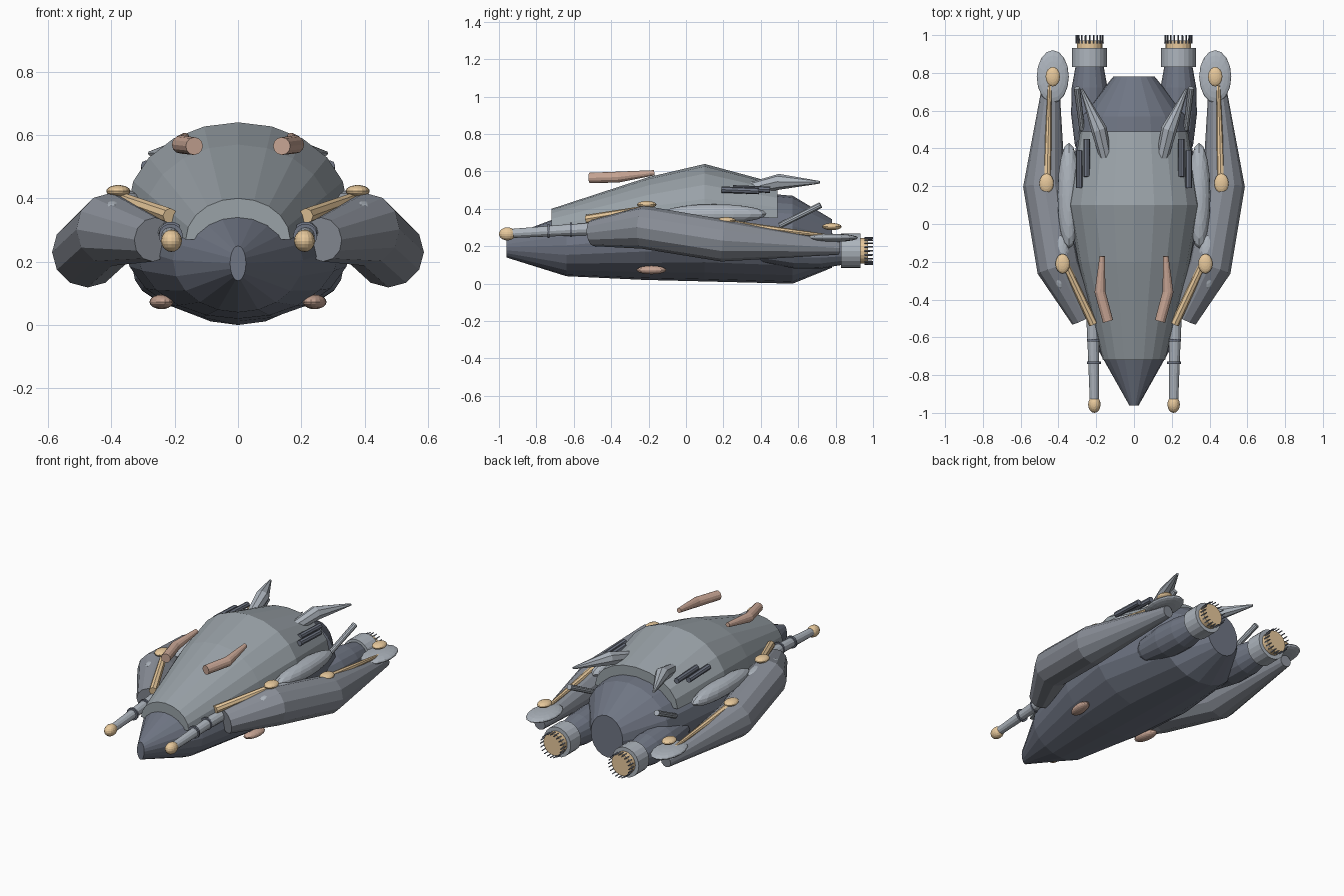
import bpy, bmesh, math
from mathutils import Vector

if "Cube" in bpy.data.objects:
    bpy.data.objects.remove(bpy.data.objects["Cube"])


def material(name, rgb):
    m = bpy.data.materials.new(name)
    m.diffuse_color = (*rgb, 1)
    m.use_nodes = True
    m.node_tree.nodes["Principled BSDF"].inputs["Base Color"].default_value = m.diffuse_color
    return m


DARK = material("dark_plate", (0.16, 0.18, 0.23))
SHELL = material("shell_grey", (0.32, 0.36, 0.39))
POD = material("pod_grey", (0.25, 0.27, 0.31))
LIGHT = material("light_metal", (0.42, 0.46, 0.51))
GOLD = material("gold", (0.80, 0.58, 0.33))
COPPER = material("copper", (0.58, 0.38, 0.30))


def make(name, bm, mat, mirror):
    bmesh.ops.recalc_face_normals(bm, faces=bm.faces)
    me = bpy.data.meshes.new(name)
    bm.to_mesh(me)
    bm.free()
    me.materials.append(mat)
    ob = bpy.data.objects.new(name, me)
    bpy.context.collection.objects.link(ob)
    if mirror:
        mod = ob.modifiers.new("Mirror", 'MIRROR')
        mod.use_mirror_merge = False
    return ob


def add_loft(bm, rings):
    vs = [[bm.verts.new(p) for p in r] for r in rings]
    n = len(vs[0])
    for a, b in zip(vs, vs[1:]):
        for i in range(n):
            j = (i + 1) % n
            bm.faces.new((a[i], a[j], b[j], b[i]))
    bm.faces.new(vs[0])
    bm.faces.new(vs[-1])


def add_tube(bm, path, sides):
    """path: list of (x, y, z, radius)"""
    pts = [Vector(p[:3]) for p in path]
    rings = []
    for i, p in enumerate(pts):
        t = (pts[min(i + 1, len(pts) - 1)] - pts[max(i - 1, 0)]).normalized()
        u = t.cross(Vector((0, 0, 1))).normalized()
        v = u.cross(t)
        r = path[i][3]
        rings.append([p + r * (u * math.cos(a) + v * math.sin(a))
                      for a in (2 * math.pi * k / sides for k in range(sides))])
    add_loft(bm, rings)


def tube(name, path, mat, sides=12, mirror=True):
    bm = bmesh.new()
    add_tube(bm, path, sides)
    return make(name, bm, mat, mirror)


def ellipsoid(name, c, r, mat, yaw=0):
    bm = bmesh.new()
    bmesh.ops.create_uvsphere(bm, u_segments=16, v_segments=10, radius=1)
    ca, sa = math.cos(yaw), math.sin(yaw)
    for v in bm.verts:
        x, y, z = v.co.x * r[0], v.co.y * r[1], v.co.z * r[2]
        v.co = (c[0] + x * ca - y * sa, c[1] + x * sa + y * ca, c[2] + z)
    return make(name, bm, mat, True)


# Lower hull: stations of y, half width, bottom, top
bm = bmesh.new()
rings = []
for y, w, lo, hi in [(-0.96, 0.025, 0.14, 0.25), (-0.64, 0.205, 0.04, 0.37),
                     (-0.22, 0.32, 0.02, 0.46), (0.1, 0.36, 0.012, 0.51),
                     (0.57, 0.28, 0.0, 0.47), (0.78, 0.11, 0.085, 0.345)]:
    c, h = (lo + hi) / 2, (hi - lo) / 2
    rings.append([(w * math.cos(2 * math.pi * k / 20), y,
                   c + h * math.sin(2 * math.pi * k / 20)) for k in range(20)])
add_loft(bm, rings)
make("lower_hull", bm, DARK, False)

# Upper shell: stations of y, half width, base, top
bm = bmesh.new()
rings = []
for y, w, base, top in [(-0.72, 0.165, 0.27, 0.40), (-0.2, 0.295, 0.34, 0.57),
                        (0.1, 0.348, 0.37, 0.64), (0.49, 0.285, 0.35, 0.535)]:
    rings.append([(w * math.cos(math.pi * k / 10), y,
                   base + (top - base) * math.sin(math.pi * k / 10))
                  for k in range(11)])
add_loft(bm, rings)
make("upper_shell", bm, SHELL, False)

# Side pods
tube("side_pod", [(0.265, -0.50, 0.27, 0.07), (0.40, -0.23, 0.302, 0.115),
                  (0.475, 0.2, 0.23, 0.112), (0.435, 0.82, 0.19, 0.035)], POD, 12)

# Flank blisters and pod shoulder caps
ellipsoid("flank_blister", (0.345, 0.15, 0.373), (0.06, 0.28, 0.052), LIGHT)
ellipsoid("shoulder_cap", (0.39, -0.2, 0.372), (0.05, 0.145, 0.028), LIGHT)
ellipsoid("rear_disc", (0.43, 0.78, 0.245), (0.085, 0.14, 0.022), LIGHT)

# Gold knobs and struts
for name, c in [("front_knob", (0.378, -0.21, 0.423)),
                ("middle_knob", (0.463, 0.215, 0.337)),
                ("rear_knob", (0.43, 0.78, 0.305))]:
    ellipsoid(name, c, (0.038, 0.052, 0.019), GOLD)
tube("front_strut", [(0.215, -0.53, 0.345, 0.024), (0.37, -0.2, 0.40, 0.020)], GOLD, 8)
tube("rear_strut", [(0.435, 0.08, 0.335, 0.008), (0.46, 0.24, 0.318, 0.022),
                    (0.445, 0.80, 0.25, 0.008)], GOLD, 8)

# Forward cannons with clamp rings and tips
tube("cannon_barrel", [(0.21, -0.94, 0.268, 0.024), (0.215, -0.66, 0.285, 0.030),
                       (0.22, -0.42, 0.295, 0.036)], LIGHT, 12)
ellipsoid("cannon_tip", (0.21, -0.955, 0.266), (0.033, 0.045, 0.035), GOLD)
for y, z in [(-0.735, 0.282), (-0.615, 0.289)]:
    tube("cannon_clamp", [(0.212, y - 0.006, z, 0.038),
                          (0.212, y + 0.006, z, 0.038)], DARK, 14)

# Engines: dark nacelle, collar, gold core, spiked rim
EX, EZ = 0.235, 0.175
tube("engine_nacelle", [(EX - 0.01, 0.30, 0.2, 0.03), (EX, 0.42, 0.19, 0.078),
                        (EX, 0.58, 0.18, 0.098), (EX, 0.72, EZ, 0.095),
                        (EX, 0.86, EZ, 0.07)], DARK, 16)
tube("engine_collar", [(EX, 0.83, EZ, 0.092), (EX, 0.932, EZ, 0.092)], LIGHT, 20)
tube("engine_core", [(EX, 0.90, EZ, 0.068), (EX, 0.972, EZ, 0.068)], GOLD, 20)
bm = bmesh.new()
for k in range(20):
    a = 2 * math.pi * k / 20
    x, z = EX + 0.07 * math.cos(a), EZ + 0.07 * math.sin(a)
    add_tube(bm, [(x, 0.955, z, 0.005), (x, 1.0, z, 0.004)], 4)
make("engine_spikes", bm, DARK, True)

# Rear horns and exhaust pipes
tube("rear_horn", [(0.148, 0.345, 0.51, 0.032), (0.185, 0.5, 0.545, 0.042),
                   (0.278, 0.715, 0.542, 0.007)], LIGHT, 8)
tube("rear_pipe", [(0.275, 0.50, 0.31, 0.015), (0.302, 0.72, 0.42, 0.017)], LIGHT, 10)

# Dark vents beside the horns
for x, y0, z in [(0.29, 0.19, 0.503), (0.25, 0.25, 0.51)]:
    tube("side_vent", [(x, y0, z, 0.017), (x, y0 + 0.2, z - 0.008, 0.017)], DARK, 8)

# Copper roof bars and belly lamps
tube("roof_bar", [(0.138, -0.515, 0.565, 0.028), (0.18, -0.36, 0.57, 0.029),
                  (0.168, -0.17, 0.593, 0.014)], COPPER, 12)
ellipsoid("belly_lamp", (0.242, -0.185, 0.073), (0.036, 0.08, 0.023), COPPER, -0.15)
